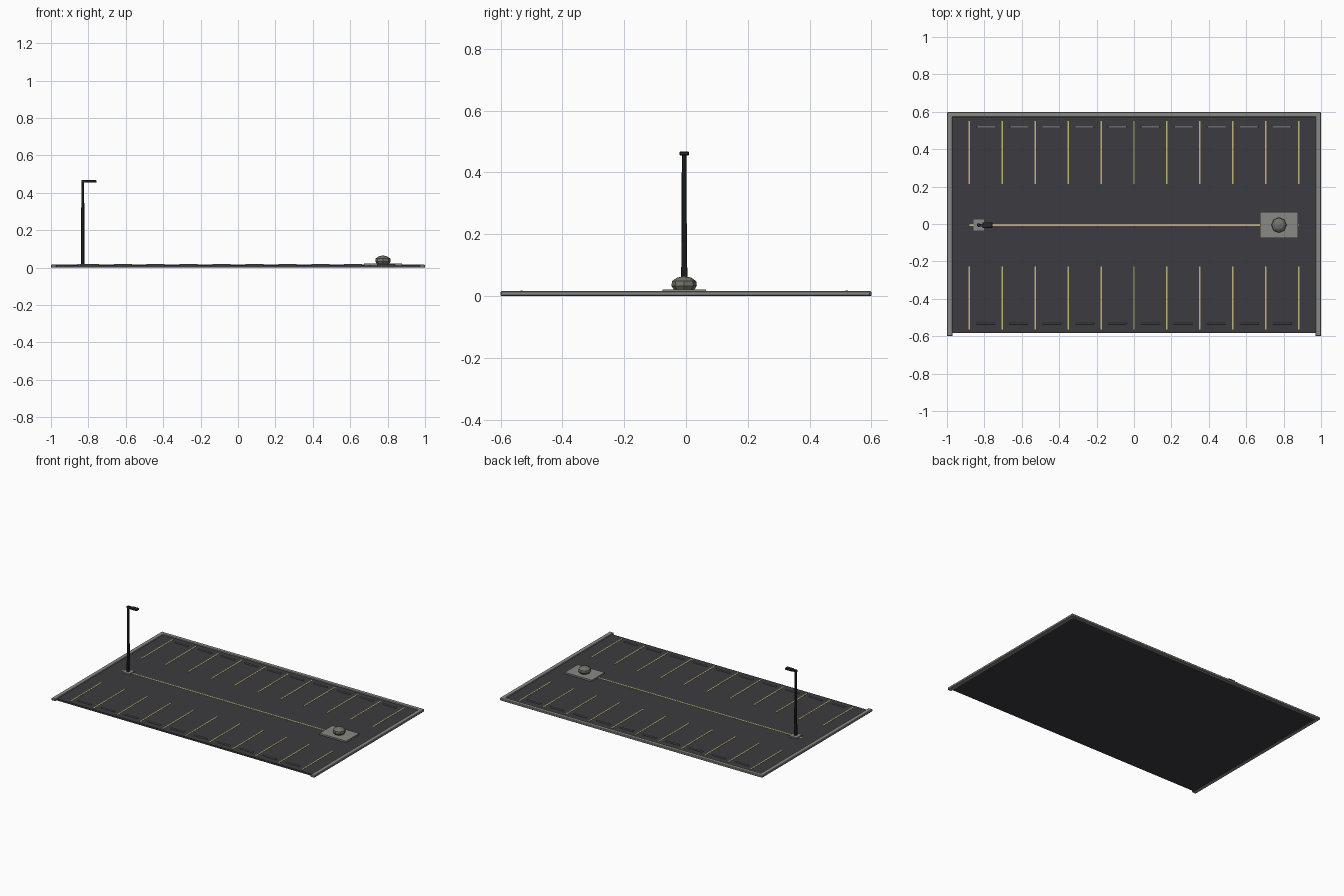
import bpy, bmesh, math

if "Cube" in bpy.data.objects:
    bpy.data.objects.remove(bpy.data.objects["Cube"])

Y0 = -0.006  # centre of the paved area
TOP = 0.011  # asphalt surface height


def mat(name, r, g, b):
    m = bpy.data.materials.new(name)
    m.diffuse_color = (r, g, b, 1)
    m.use_nodes = True
    m.node_tree.nodes["Principled BSDF"].inputs["Base Color"].default_value = m.diffuse_color
    return m


ASPHALT = mat("asphalt", 0.045, 0.043, 0.05)
CONCRETE = mat("concrete", 0.25, 0.25, 0.235)
PAINT = mat("yellow_paint", 0.55, 0.47, 0.18)
METAL = mat("dark_metal", 0.02, 0.021, 0.024)
STONE = mat("stone", 0.17, 0.17, 0.14)
STOP = mat("stop_concrete", 0.15, 0.15, 0.15)


def finish(name, bm, material):
    me = bpy.data.meshes.new(name)
    bm.to_mesh(me)
    bm.free()
    ob = bpy.data.objects.new(name, me)
    me.materials.append(material)
    bpy.context.collection.objects.link(ob)
    return ob


def box(name, x0, x1, y0, y1, z0, z1, material, bevel=0):
    bm = bmesh.new()
    bmesh.ops.create_cube(bm, size=1)
    for v in bm.verts:
        v.co.x = x1 if v.co.x > 0 else x0
        v.co.y = y1 if v.co.y > 0 else y0
        v.co.z = z1 if v.co.z > 0 else z0
    ob = finish(name, bm, material)
    if bevel:
        mod = ob.modifiers.new("bevel", "BEVEL")
        mod.width = bevel
        mod.segments = 1
    return ob


def lathe(name, x, y, profile, sides, material):
    bm = bmesh.new()
    rings = []
    for r, z in profile:
        rings.append([bm.verts.new((x + r * math.cos(a), y + r * math.sin(a), z))
                      for a in (2 * math.pi * i / sides for i in range(sides))])
    for a, b in zip(rings, rings[1:]):
        for i in range(sides):
            j = (i + 1) % sides
            bm.faces.new((a[i], a[j], b[j], b[i]))
    bm.faces.new(rings[0][::-1])
    bm.faces.new(rings[-1])
    return finish(name, bm, material)


# Paved slab and the kerbs on three sides
box("asphalt_slab", -0.975, 0.975, -0.582, 0.58, 0, TOP, ASPHALT)
box("back_kerb", -0.998, 0.998, 0.572, 0.6, 0, 0.016, CONCRETE, 0.003)
for side, s in (("left", -1), ("right", 1)):
    a, b = sorted((s * 0.97, s * 1.0))
    box(side + "_kerb", a, b, -0.6, 0.597, 0, 0.016, CONCRETE, 0.003)

# Bay lines and wheel stops on both sides
for row, s in (("front", -1), ("back", 1)):
    for i in range(11):
        x = -0.88 + 0.176 * i
        a, b = sorted((Y0 + s * 0.221, Y0 + s * 0.558))
        box(f"{row}_bay_line_{i + 1}", x - 0.004, x + 0.004, a, b, 0.010, 0.0125, PAINT)
        if i < 10:
            c, y = x + 0.088, Y0 + s * 0.526
            box(f"{row}_wheel_stop_{i + 1}", c - 0.05, c + 0.05,
                y - 0.005, y + 0.005, 0.010, 0.018, STOP, 0.002)

# Centre line
box("centre_line", -0.88, 0.88, Y0 - 0.005, Y0 + 0.005, 0.010, 0.0125, PAINT)

# Island with a low faceted boulder
box("island", 0.673, 0.877, Y0 - 0.07, Y0 + 0.07, 0.010, 0.021, CONCRETE)
lathe("boulder", 0.775, Y0,
      [(0.032, 0.019), (0.041, 0.033), (0.039, 0.048), (0.024, 0.059), (0.004, 0.064)],
      8, STONE)

# Street lamp: footing, tapered pole, arm and head
PX = -0.83
box("lamp_footing", PX - 0.029, PX + 0.029, Y0 - 0.029, Y0 + 0.029, 0.010, 0.019, CONCRETE)
lathe("lamp_pole", PX, Y0,
      [(0.0105, 0.018), (0.0105, 0.09), (0.009, 0.095), (0.0075, 0.46)], 8, METAL)
box("lamp_arm", PX - 0.008, -0.79, Y0 - 0.007, Y0 + 0.007, 0.454, 0.467, METAL)
box("lamp_head", -0.81, -0.757, Y0 - 0.015, Y0 + 0.015, 0.455, 0.467, METAL, 0.002)
